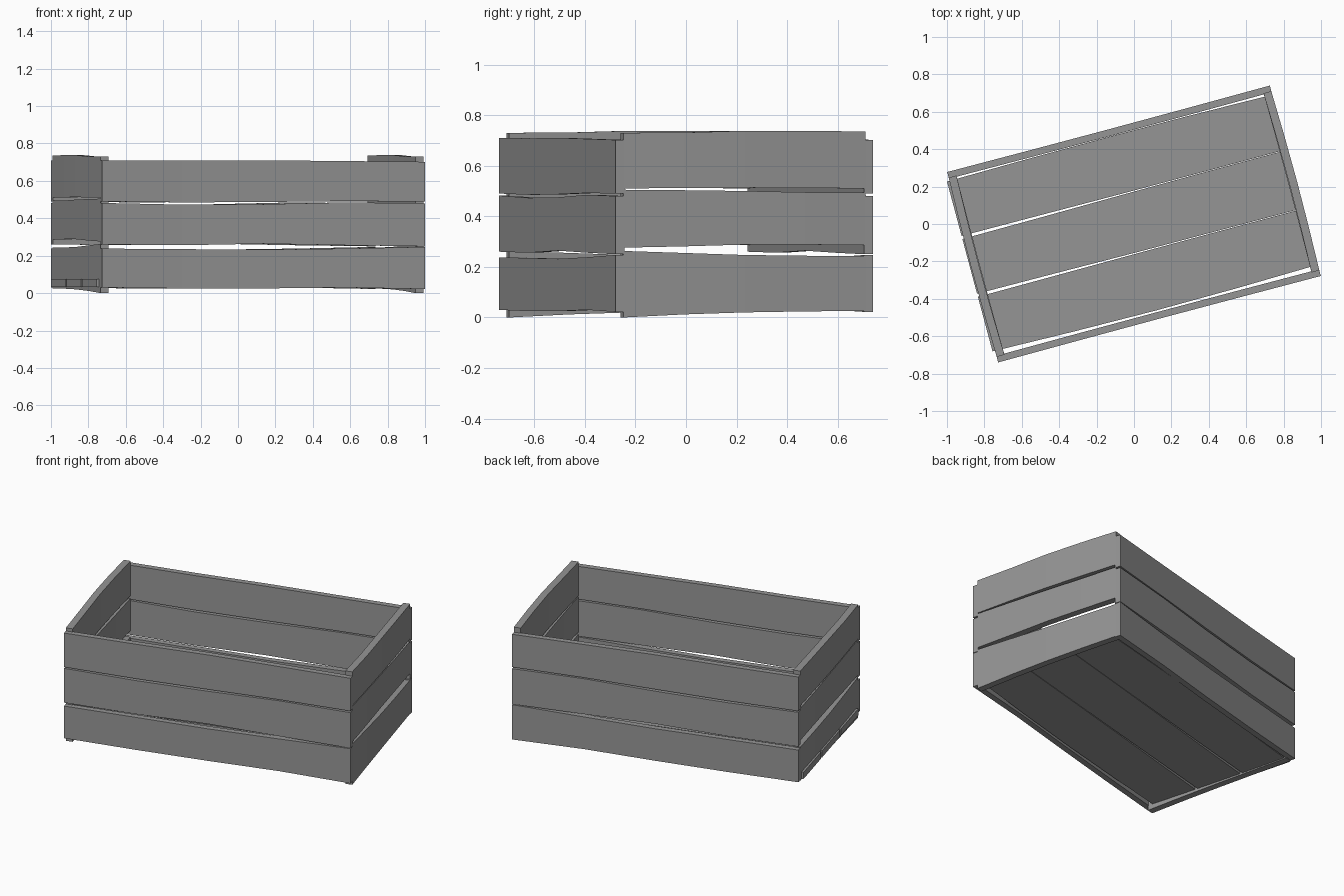
import bpy, bmesh, math

if "Cube" in bpy.data.objects:
    bpy.data.objects.remove(bpy.data.objects["Cube"])

TURN = math.radians(15)      # the crate stands turned about z
HALF_L, HALF_W, T = 0.893, 0.527, 0.037

wood = bpy.data.materials.new("dark_grey_wood")
wood.diffuse_color = (0.3, 0.3, 0.3, 1)
wood.use_nodes = True
wood.node_tree.nodes["Principled BSDF"].inputs["Base Color"].default_value = wood.diffuse_color


def slat(name, half, low, high, inner, outer, place, bow=0.0):
    """Warped board: edge heights low/high at even stations, bowed in thickness."""
    bm = bmesh.new()
    rings = []
    n = len(low)
    for i in range(n):
        t = i / (n - 1)
        s = -half + 2 * half * t
        b = bow * math.sin(math.pi * t)
        rings.append([bm.verts.new(place(s, d + b, e)) for d, e in
                      ((inner, low[i]), (outer, low[i]), (outer, high[i]), (inner, high[i]))])
    for a, b in zip(rings, rings[1:]):
        for k in range(4):
            m = (k + 1) % 4
            bm.faces.new((a[k], a[m], b[m], b[k]))
    bm.faces.new(rings[0])
    bm.faces.new(rings[-1][::-1])
    bmesh.ops.recalc_face_normals(bm, faces=bm.faces)
    me = bpy.data.meshes.new(name)
    bm.to_mesh(me)
    bm.free()
    me.materials.append(wood)
    ob = bpy.data.objects.new(name, me)
    ob.rotation_euler.z = TURN
    bpy.context.collection.objects.link(ob)


# long side slats, bottom to top: lower edge, upper edge, bow
long_rows = [
    ((.03, .025, .025, .03, .022), (.238, .235, .232, .238, .247), -.003),
    ((.26, .256, .264, .256, .25), (.482, .473, .475, .485, .48), -.003),
    ((.49, .485, .487, .492, .49), (.71, .708, .71, .706, .702), -.003),
]
for label, sign in (("front", -1), ("back", 1)):
    for i, (lo, hi, bow) in enumerate(long_rows):
        slat(f"{label}_slat_{i + 1}", HALF_L, lo, hi, HALF_W - T, HALF_W,
             lambda s, d, e: (s, sign * d, e), bow)

# short end slats, set between the long sides (stations run front to back)
end_rows = [
    ((.0, .012, .02, .024, .026), (.263, .255, .247, .244, .243), .004),
    ((.276, .281, .288, .288, .286), (.505, .503, .5, .495, .494), .003),
    ((.51, .512, .513, .512, .51), (.73, .731, .738, .738, .735), .008),
]
for label, sign in (("left", -1), ("right", 1)):
    for i, (lo, hi, bow) in enumerate(end_rows):
        slat(f"{label}_end_slat_{i + 1}", .496, lo, hi, .85, HALF_L,
             lambda s, d, e: (sign * d, s, e), bow)

# floor boards, nudged slightly through the left end
floor_rows = [
    ((-.462, -.472, -.477, -.474, -.465), (-.16, -.158, -.156, -.155, -.155)),
    ((-.143, -.146, -.15, -.151, -.152), (.16, .163, .167, .17, .171)),
    ((.177, .175, .173, .173, .174), (.478, .483, .485, .483, .476)),
]
for i, (lo, hi) in enumerate(floor_rows):
    slat(f"floor_board_{i + 1}", .895, lo, hi, .032, .075,
         lambda s, d, e: (s - .012, e, d))
